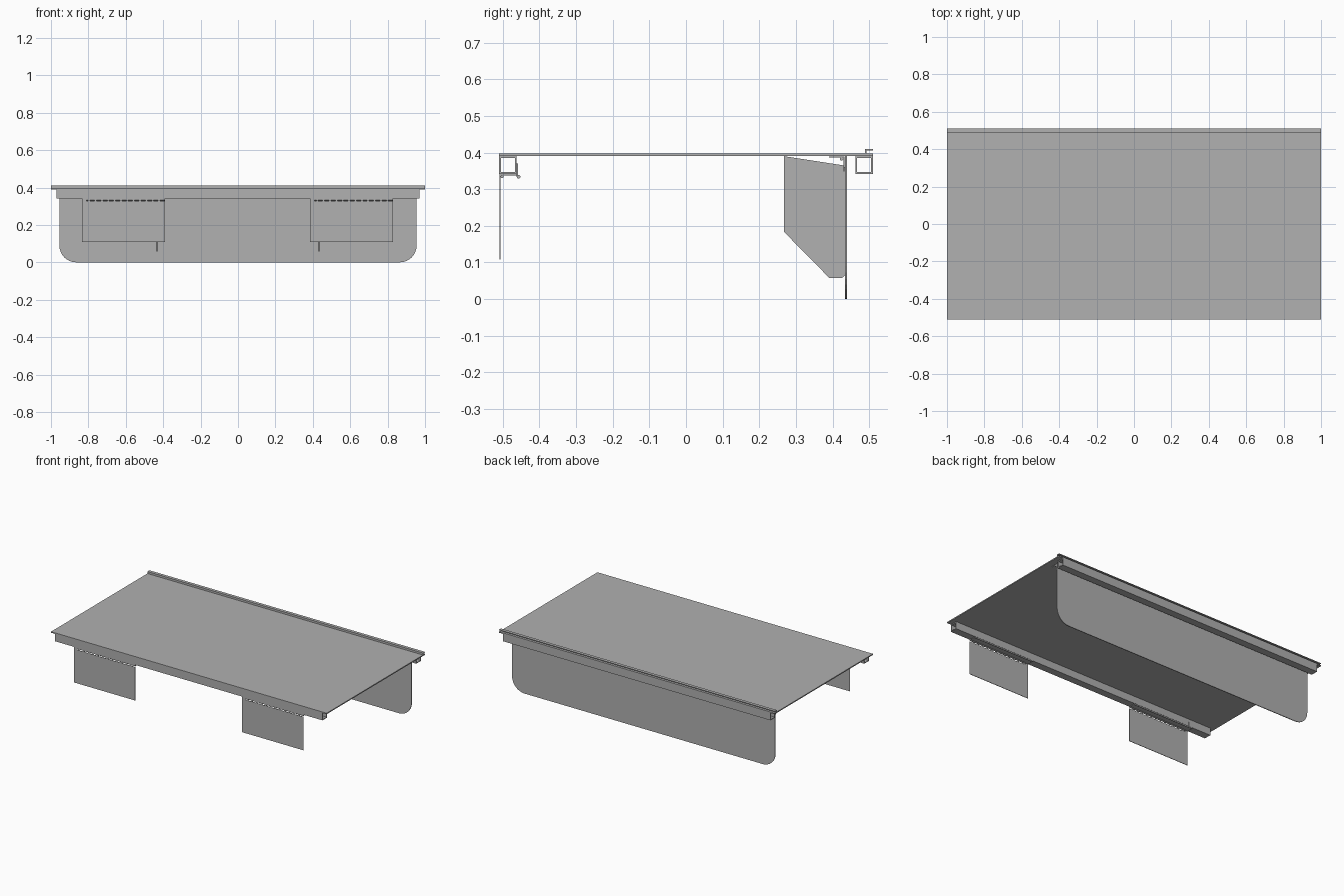
import bpy, bmesh, math
from mathutils import Matrix, Vector

cube = bpy.data.objects.get("Cube")
if cube:
    bpy.data.objects.remove(cube)

GREY = (0.44, 0.44, 0.44, 1)
steel = bpy.data.materials.new("grey_steel")
steel.use_nodes = True
steel.diffuse_color = GREY
steel.node_tree.nodes["Principled BSDF"].inputs["Base Color"].default_value = GREY


def finish(name, bm):
    bmesh.ops.recalc_face_normals(bm, faces=bm.faces)
    mesh = bpy.data.meshes.new(name)
    bm.to_mesh(mesh)
    bm.free()
    mesh.materials.append(steel)
    ob = bpy.data.objects.new(name, mesh)
    bpy.context.collection.objects.link(ob)
    return ob


def add_box(bm, lo, hi):
    lo, hi = Vector(lo), Vector(hi)
    size = Matrix.Diagonal((hi - lo).to_4d())
    size[3][3] = 1
    bmesh.ops.create_cube(bm, size=1, matrix=Matrix.Translation((lo + hi) / 2) @ size)


def box(name, lo, hi):
    bm = bmesh.new()
    add_box(bm, lo, hi)
    return finish(name, bm)


def prism(name, points, along):
    """Extrude a flat outline by a vector."""
    bm = bmesh.new()
    face = bm.faces.new([bm.verts.new(p) for p in points])
    out = bmesh.ops.extrude_face_region(bm, geom=[face])["geom"]
    moved = [g for g in out if isinstance(g, bmesh.types.BMVert)]
    bmesh.ops.translate(bm, verts=moved, vec=along)
    return finish(name, bm)


def sheet(name, path, x0, x1, thick, closed=False):
    """Folded sheet metal: a (y, z) path swept along x, then thickened."""
    bm = bmesh.new()
    a = [bm.verts.new((x0, y, z)) for y, z in path]
    b = [bm.verts.new((x1, y, z)) for y, z in path]
    n = len(path)
    for i in range(n if closed else n - 1):
        j = (i + 1) % n
        bm.faces.new((a[i], a[j], b[j], b[i]))
    ob = finish(name, bm)
    mod = ob.modifiers.new("thickness", "SOLIDIFY")
    mod.thickness, mod.offset, mod.use_even_offset = thick, 0, True
    return ob


def add_pin(bm, x0, x1, y, z, r):
    turn = Matrix.Rotation(math.pi / 2, 4, "Y")
    bmesh.ops.create_cone(bm, cap_ends=True, segments=12, radius1=r, radius2=r,
                          depth=x1 - x0,
                          matrix=Matrix.Translation(((x0 + x1) / 2, y, z)) @ turn)


# Top plate with a folded lip along the rear edge
box("top_plate", (-1, -0.51, 0.39), (1, 0.51, 0.397))
sheet("rear_lip", [(0.491, 0.395), (0.491, 0.408), (0.51, 0.408)], -1, 1, 0.004)

# Hollow square rails under both long edges
for name, y in (("front_rail", -0.486), ("rear_rail", 0.486)):
    h = 0.0215
    zc = 0.366
    sheet(name, [(y - h, zc - h), (y + h, zc - h), (y + h, zc + h), (y - h, zc + h)],
          -0.97, 0.97, 0.005, True)

# Rear skirt with rounded lower corners
W, R = 0.955, 0.09
outline = [(-W, 0.434, 0.39)]
for side, start in ((-1, 180), (1, 270)):
    for k in range(9):
        t = math.radians(start + 90 * k / 8)
        outline.append((side * (W - R) + R * math.cos(t), 0.434, R + R * math.sin(t)))
outline.append((W, 0.434, 0.39))
prism("rear_skirt", outline, (0, 0.005, 0))

# Hinge that hangs the skirt from the plate
sheet("skirt_hinge_leaf", [(0.39, 0.388), (0.431, 0.388), (0.431, 0.348)], -W, W, 0.003)
bm = bmesh.new()
add_pin(bm, -W, W, 0.425, 0.383, 0.005)
finish("skirt_hinge_pin", bm)

# Gusset plates bracing the skirt
profile = [(0.268, 0.39), (0.43, 0.365), (0.434, 0.065), (0.425, 0.057),
           (0.392, 0.057), (0.268, 0.183)]
for side, label in ((-1, "right"), (1, "left")):
    x = side * 0.433
    prism(label + "_gusset", [(x - 0.002, y, z) for y, z in profile], (0.004, 0, 0))
    inner = x - side * 0.012
    box(label + "_gusset_flange", (min(x, inner), 0.43, 0.09), (max(x, inner), 0.434, 0.36))

# Front flaps on slotted knuckle hinges
for x0, label in ((-0.835, "right"), (0.385, "left")):
    x1 = x0 + 0.445
    bm = bmesh.new()
    y0, y1 = -0.509, -0.506
    add_box(bm, (x0, y0, 0.108), (x1, y1, 0.327))
    add_box(bm, (x0, y0, 0.335), (x1, y1, 0.345))
    pitch = 0.034
    for i in range(13):
        xs = x0 + i * pitch
        add_box(bm, (xs, y0, 0.327), (xs + (0.025 if i == 0 else 0.010), y1, 0.335))
    finish(label + "_flap", bm)

    bm = bmesh.new()
    add_pin(bm, x0 + 0.02, x1, -0.502, 0.334, 0.004)
    add_pin(bm, x0 + 0.02, x1, -0.457, 0.334, 0.005)
    finish(label + "_flap_hinge_pins", bm)
    sheet(label + "_flap_hinge_leaf", [(-0.505, 0.339), (-0.461, 0.339)], x0, x1, 0.003)
    # Small catch behind the rail
    box(label + "_flap_catch", (x0 + 0.02, -0.463, 0.335), (x0 + 0.03, -0.459, 0.37))
